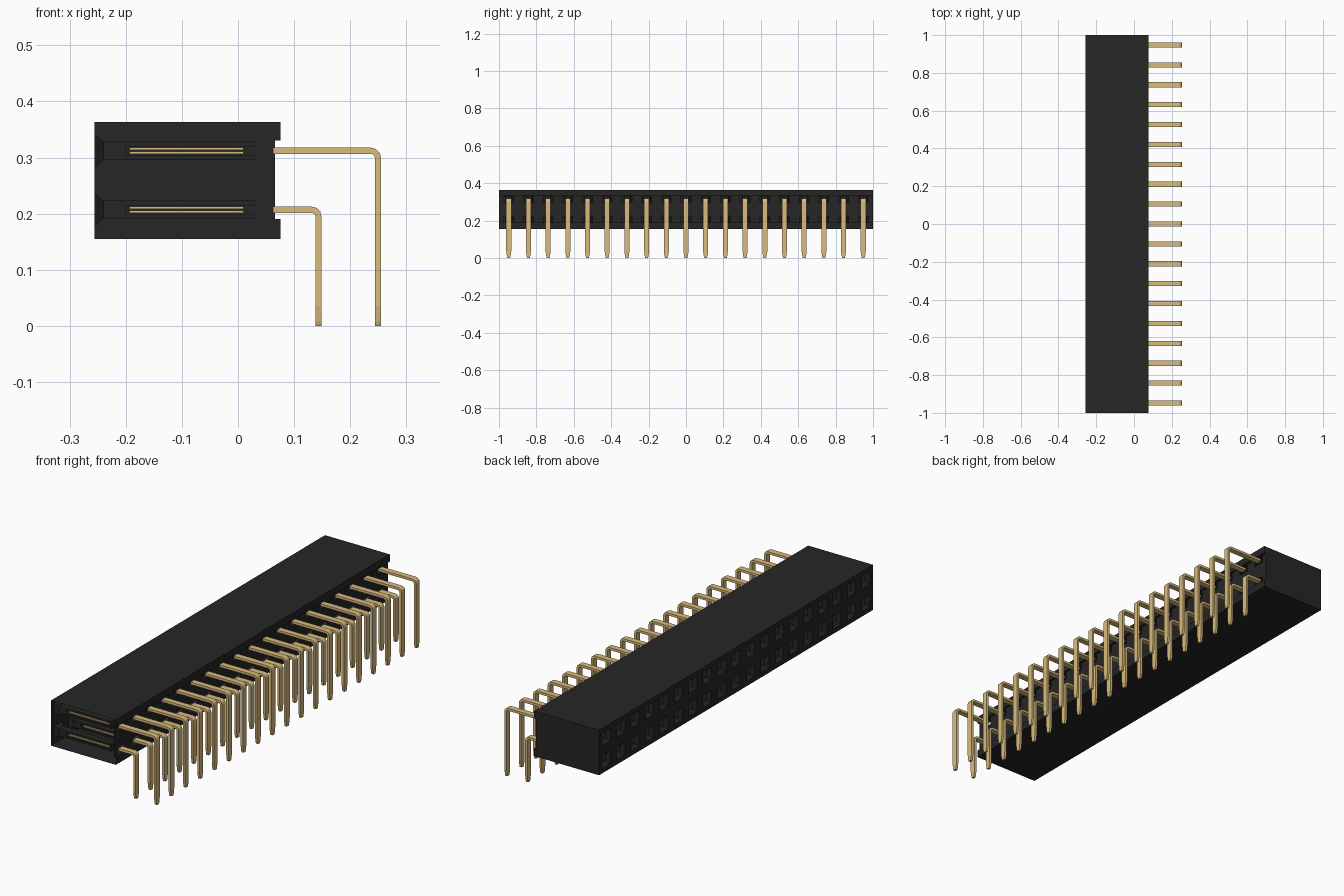
import bpy, bmesh

if "Cube" in bpy.data.objects:
    bpy.data.objects.remove(bpy.data.objects["Cube"])


def material(name, rgb):
    m = bpy.data.materials.new(name)
    m.use_nodes = True
    m.diffuse_color = (*rgb, 1)
    m.node_tree.nodes["Principled BSDF"].inputs["Base Color"].default_value = (*rgb, 1)
    return m


BLACK = material("black plastic", (0.0195, 0.019, 0.019))
GOLD = material("gold metal", (0.70, 0.50, 0.21))

COUNT, PITCH = 19, 0.1053
YS = [(i - (COUNT - 1) / 2) * PITCH for i in range(COUNT)]
ROWS = [0.207, 0.312]
LEFT, BACK, LIP = -0.256, 0.066, 0.076
BOTTOM, TOP = 0.155, 0.363


def face(bm, points):
    return bm.faces.new([bm.verts.new(p) for p in points])


def finish(bm, name, mat):
    bmesh.ops.remove_doubles(bm, verts=bm.verts, dist=1e-5)
    mesh = bpy.data.meshes.new(name)
    bm.to_mesh(mesh)
    bm.free()
    mesh.materials.append(mat)
    obj = bpy.data.objects.new(name, mesh)
    bpy.context.collection.objects.link(obj)
    return obj


def pierced_wall(bm, x, z0, z1, hy, hz, flip):
    """Wall across x with one rectangular opening for each contact."""
    ys = [-1] + [y + s * hy for y in YS for s in (-1, 1)] + [1]
    zs = [z0] + [z + s * hz for z in ROWS for s in (-1, 1)] + [z1]
    for i in range(len(ys) - 1):
        for j in range(len(zs) - 1):
            if i % 2 and j % 2:
                continue
            a, b, c, d = ys[i], ys[i + 1], zs[j], zs[j + 1]
            pts = [(x, a, c), (x, b, c), (x, b, d), (x, a, d)]
            face(bm, pts[::-1] if flip else pts)


def ring(x, y, z, hy, hz):
    return [(x, y - hy, z - hz), (x, y + hy, z - hz),
            (x, y + hy, z + hz), (x, y - hy, z + hz)]


# Housing shell: lipped profile, open at one end, closed at the other
bm = bmesh.new()
lower = [(LEFT, BOTTOM), (LIP, BOTTOM), (LIP, 0.19), (BACK, 0.19)]
upper = [(BACK, 0.33), (LIP, 0.33), (LIP, TOP), (LEFT, TOP)]
for line in (lower, upper):
    for (x0, z0), (x1, z1) in zip(line, line[1:]):
        face(bm, [(x0, -1, z0), (x1, -1, z0 if x0 != x1 else z1), (x1, 1, z1), (x0, 1, z0)]
             if x0 != x1 else
             [(x0, -1, z0), (x0, 1, z0), (x0, 1, z1), (x0, -1, z1)])
face(bm, [(x, 1, z) for x, z in reversed(lower + upper)])
pierced_wall(bm, LEFT, BOTTOM, TOP, 0.03, 0.03, True)
pierced_wall(bm, BACK, 0.19, 0.33, 0.026, 0.0165, False)
finish(bm, "housing", BLACK)

# Sockets: funnel mouth, then a tube with slotted side walls and a closed end
bm = bmesh.new()
H, SLOT, MOUTH, END = 0.0165, 0.0075, -0.24, 0.03
for y in YS:
    for z in ROWS:
        outer, inner = ring(LEFT, y, z, 0.03, 0.03), ring(MOUTH, y, z, H, H)
        deep = ring(END, y, z, H, H)
        for k in range(4):
            n = (k + 1) % 4
            face(bm, [outer[k], outer[n], inner[n], inner[k]])
            if k % 2 == 0:
                face(bm, [inner[k], inner[n], deep[n], deep[k]])
        face(bm, deep)
        for s in (-1, 1):
            for lo, hi, x0, x1 in ((-H, -SLOT, MOUTH, END), (SLOT, H, MOUTH, END),
                                   (-SLOT, SLOT, MOUTH, -0.2)):
                face(bm, [(x0, y + s * H, z + lo), (x1, y + s * H, z + lo),
                          (x1, y + s * H, z + hi), (x0, y + s * H, z + hi)])
finish(bm, "sockets", BLACK)


def add_box(bm, x0, x1, y0, y1, z0, z1):
    a = [(x0, y0, z0), (x0, y1, z0), (x0, y1, z1), (x0, y0, z1)]
    b = [(x1, y, z) for _, y, z in a]
    face(bm, a[::-1])
    face(bm, b)
    for k in range(4):
        n = (k + 1) % 4
        face(bm, [a[k], a[n], b[n], b[k]])


# Contacts: paired spring leaves inside each socket
bm = bmesh.new()
for y in YS:
    for z in ROWS:
        for s in (-1, 1):
            c = z + s * 0.0035
            add_box(bm, -0.193, 0.01, y - 0.011, y + 0.011, c - 0.0025, c + 0.0025)
finish(bm, "contact_leaves", GOLD)


# Bent pins: flat strip with a rounded elbow and a tapered tip
def bent_pin(bm, y, top, right):
    t, hw, tip = 0.011, 0.0135, 0.007
    sections = [((BACK - 0.004, top), (BACK - 0.004, top - t), hw)]
    for dx, dz in ((0.018, 0), (0.009, 0.0024), (0.0024, 0.009), (0, 0.018)):
        sections.append(((right - dx, top - dz),
                         (right - t - dx * 0.4, top - t - dz * 0.4), hw))
    for z, w in ((0.035, hw), (0.008, 0.0095), (0, tip)):
        sections.append(((right, z), (right - t, z), w))
    rings = [[bm.verts.new(p) for p in
              ((o[0], y - w, o[1]), (o[0], y + w, o[1]),
               (i[0], y + w, i[1]), (i[0], y - w, i[1]))] for o, i, w in sections]
    for a, b in zip(rings, rings[1:]):
        for k in range(4):
            n = (k + 1) % 4
            bm.faces.new([a[k], b[k], b[n], a[n]])
    bm.faces.new(rings[0])
    bm.faces.new(rings[-1][::-1])


for name, top, right in (("lower_pins", 0.2125, 0.149), ("upper_pins", 0.3175, 0.255)):
    bm = bmesh.new()
    for y in YS:
        bent_pin(bm, y, top, right)
    bmesh.ops.recalc_face_normals(bm, faces=bm.faces)
    finish(bm, name, GOLD)
